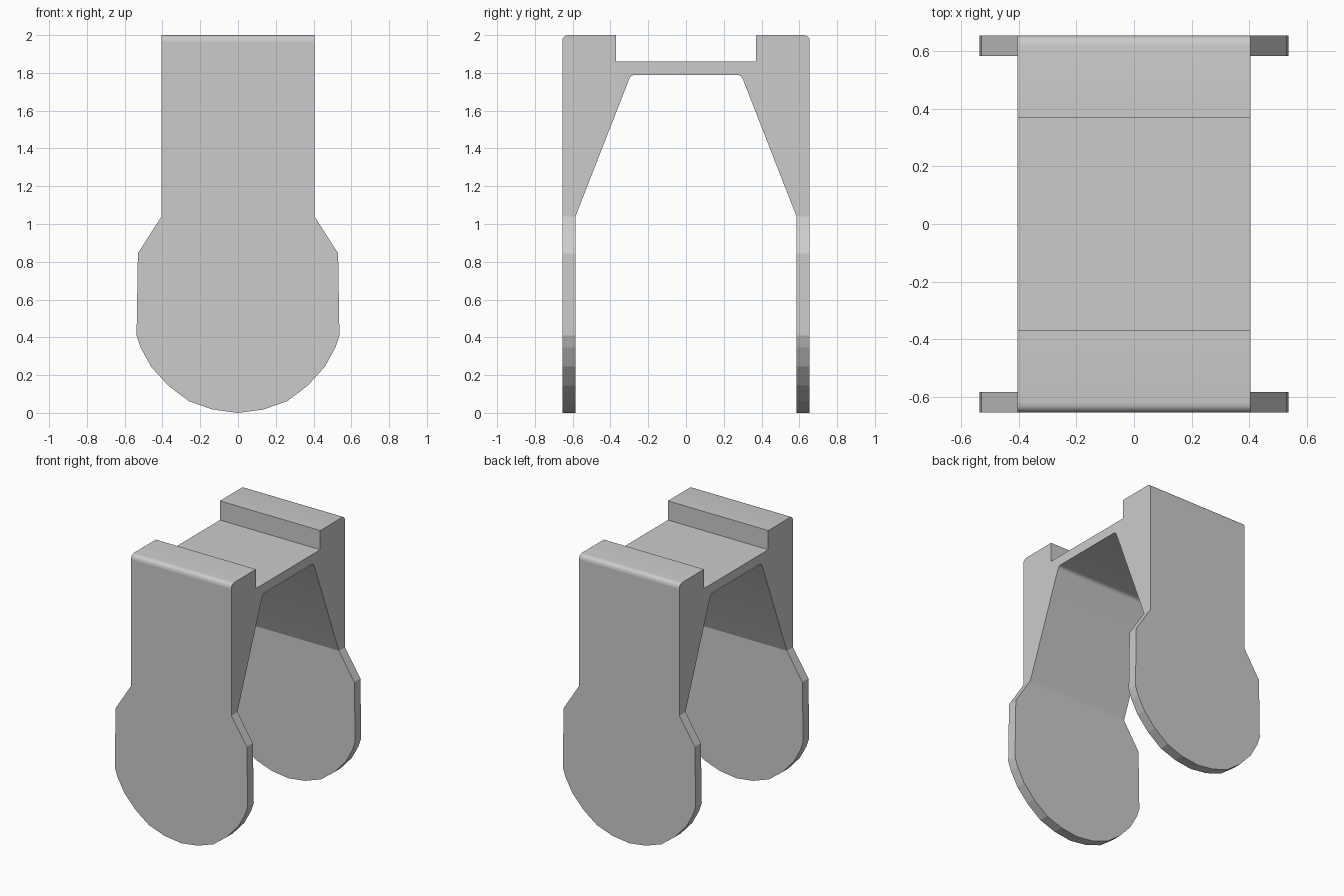
import bpy, bmesh, math
from mathutils import Vector

if "Cube" in bpy.data.objects:
    bpy.data.objects.remove(bpy.data.objects["Cube"])


def mirrored(half):
    """Close a half outline (positive side, ordered) with its mirror image."""
    return half + [(-a, z) for a, z in reversed(half) if abs(a) > 1e-6]


def fillet(corner, start, end, radius_len, steps=4):
    """Round a corner with a short quadratic arc between its two sides."""
    c, s, e = Vector(corner), Vector(start), Vector(end)
    p = c + (s - c).normalized() * radius_len
    q = c + (e - c).normalized() * radius_len
    pts = []
    for i in range(steps + 1):
        t = i / steps
        pts.append(tuple(p * (1 - t) ** 2 + c * 2 * t * (1 - t) + q * t * t))
    return pts


def prism(name, outline, place, half_depth):
    """Extrude a 2D outline symmetrically; place maps (a, z, depth) to xyz."""
    bm = bmesh.new()
    face = bm.faces.new([bm.verts.new(place(a, z, -half_depth)) for a, z in outline])
    ext = bmesh.ops.extrude_face_region(bm, geom=[face])
    move = Vector(place(0, 0, 2 * half_depth))
    verts = [g for g in ext["geom"] if isinstance(g, bmesh.types.BMVert)]
    bmesh.ops.translate(bm, vec=move, verts=verts)
    bmesh.ops.recalc_face_normals(bm, faces=bm.faces)
    mesh = bpy.data.meshes.new(name)
    bm.to_mesh(mesh)
    bm.free()
    obj = bpy.data.objects.new(name, mesh)
    bpy.context.collection.objects.link(obj)
    return obj


# Side profile: bridge with a shallow top channel and two thin legs
side = [(0.37, 1.86), (0.37, 2.0)]
side += fillet((0.655, 2.0), (0.37, 2.0), (0.655, 0), 0.035)
side += [(0.655, -0.1), (0.585, -0.1), (0.585, 1.04)]
side += fillet((0.292, 1.79), (0.585, 1.04), (0, 1.79), 0.025)
clip = prism("clip_bracket", mirrored(side), lambda a, z, d: (d, a, z), 0.7)

# Front profile: straight upper plate, wider rounded paddle below
front = [(0.405, 2.1), (0.405, 1.04), (0.53, 0.845), (0.537, 0.41),
         (0.515, 0.345), (0.46, 0.245), (0.37, 0.145), (0.26, 0.062),
         (0.135, 0.018), (0, 0)]
cutter = prism("front_outline_cutter", mirrored(front), lambda a, z, d: (a, d, z), 0.8)
cutter.hide_render = True

# Keep only what both outlines share
mod = clip.modifiers.new("front_outline", 'BOOLEAN')
mod.operation = 'INTERSECT'
mod.solver = 'EXACT'
mod.object = cutter
bpy.context.view_layer.objects.active = clip
clip.select_set(True)
cutter.select_set(False)
bpy.ops.object.modifier_apply(modifier=mod.name)
bpy.data.objects.remove(cutter)

# Smooth the rounded corners, keep the paddle rims faceted
bpy.ops.object.shade_smooth_by_angle(angle=math.radians(30))
for poly in clip.data.polygons:
    if poly.center.z < 1.2:
        poly.use_smooth = False
